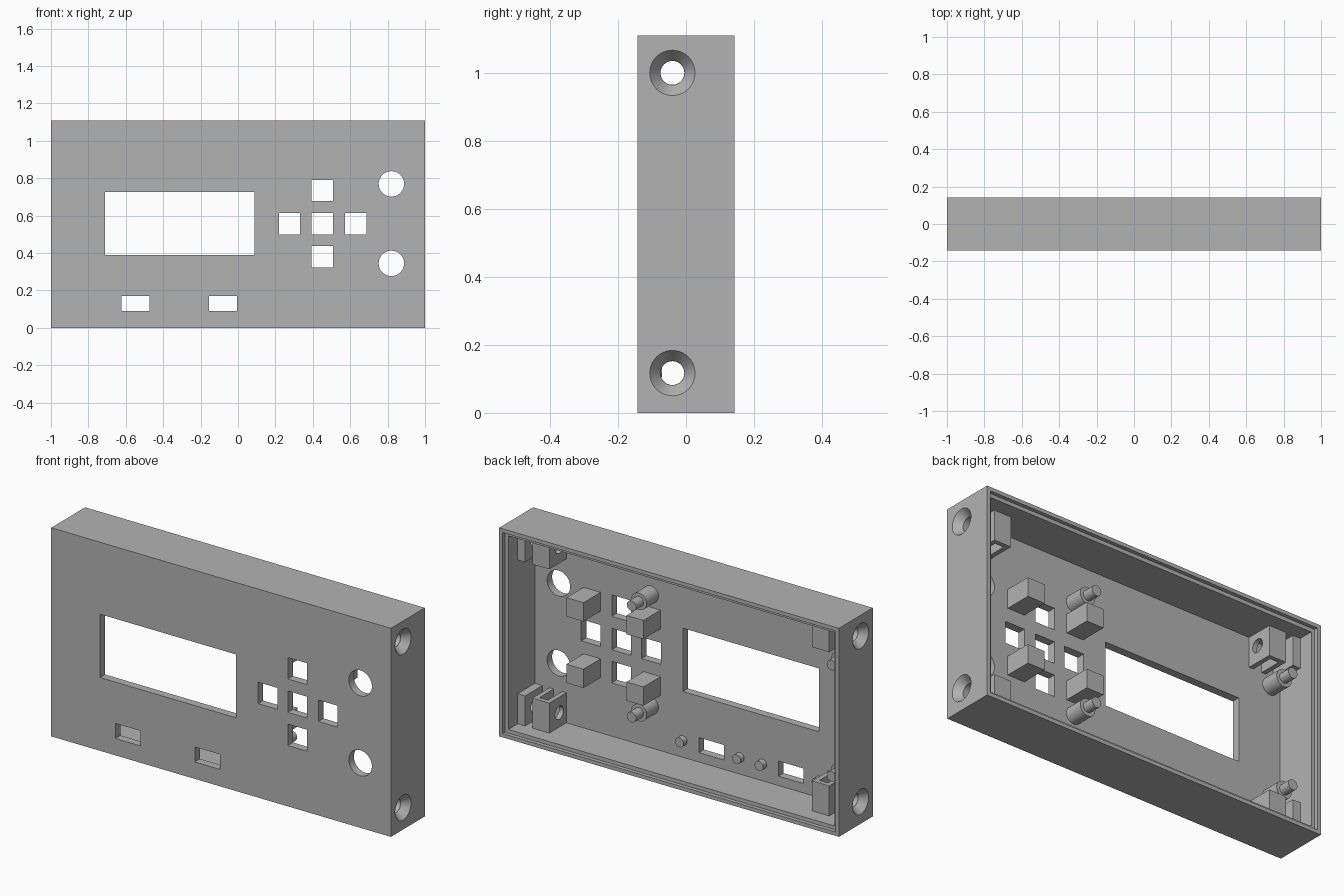
import bpy
from math import pi

if "Cube" in bpy.data.objects:
    bpy.data.objects.remove(bpy.data.objects["Cube"])

grey = bpy.data.materials.new("plain grey")
grey.use_nodes = True
grey.diffuse_color = (0.45, 0.45, 0.45, 1)
grey.node_tree.nodes["Principled BSDF"].inputs["Base Color"].default_value = (0.45, 0.45, 0.45, 1)

W, D, H = 1.0, 0.1425, 1.11      # half width, half depth, height
WALL, LIP = 0.04, 0.02
FLOOR = -0.10                    # inner surface of the front plate
BACK = 0.044                     # rear face of brackets and blocks
SCREW_Y, SCREW_R = -0.04, 0.035
SCREW_Z = (0.117, 1.0)
MID = 0.561                      # centre height of the panel parts


def finish(name):
    ob = bpy.context.object
    ob.name = ob.data.name = name
    ob.data.materials.append(grey)
    return ob


def box(name, x, y, z):
    """Box from three (low, high) ranges."""
    r = (x, y, z)
    bpy.ops.mesh.primitive_cube_add(size=1, location=[(a + b) / 2 for a, b in r])
    ob = finish(name)
    ob.scale = [abs(b - a) for a, b in r]
    bpy.ops.object.transform_apply(location=False, rotation=False, scale=True)
    return ob


def rod_y(name, x, z, radius, y0, y1):
    bpy.ops.mesh.primitive_cylinder_add(vertices=40, radius=radius, depth=y1 - y0,
                                        location=(x, (y0 + y1) / 2, z), rotation=(pi / 2, 0, 0))
    return finish(name)


def rod_x(name, z, radius, x0, x1):
    bpy.ops.mesh.primitive_cylinder_add(vertices=40, radius=radius, depth=x1 - x0,
                                        location=((x0 + x1) / 2, SCREW_Y, z), rotation=(0, pi / 2, 0))
    return finish(name)


def cut(ob, cutter):
    """Subtract the cutter from the part and throw it away."""
    cutter.hide_render = True
    mod = ob.modifiers.new("cut", "BOOLEAN")
    mod.operation, mod.solver, mod.object = "DIFFERENCE", "EXACT", cutter
    bpy.context.view_layer.objects.active = ob
    bpy.ops.object.modifier_apply(modifier=mod.name)
    bpy.data.objects.remove(cutter)


def smooth(ob):
    bpy.ops.object.select_all(action="DESELECT")
    ob.select_set(True)
    bpy.context.view_layer.objects.active = ob
    bpy.ops.object.shade_smooth_by_angle(angle=pi / 6)


# Open-backed case with a stepped rim
case = box("case", (-W, W), (-D, D), (0, H))
cut(case, box("cavity", (WALL - W, W - WALL), (FLOOR, 0.3), (WALL, H - WALL)))
cut(case, box("rim_step", (LIP - W, W - LIP), (D - LIP, 0.3), (LIP, H - LIP)))

# Display window, switch slots and button holes in the front plate
THROUGH = (-0.3, 0.0)
windows = [((-0.712, 0.088), (0.39, 0.727))]
switch_x = (-0.548, -0.08)
windows += [((x - 0.074, x + 0.074), (0.09, 0.17)) for x in switch_x]
for x, z in ((0.45, 0.557), (0.45, 0.735), (0.45, 0.381), (0.275, 0.557), (0.63, 0.557)):
    windows.append(((x - 0.057, x + 0.057), (z - 0.057, z + 0.057)))
for xr, zr in windows:
    cut(case, box("window", xr, THROUGH, zr))

# Round holes
for z in (0.77, 0.345):
    cut(case, rod_y("round_hole", 0.82, z, 0.068, *THROUGH))

# Countersunk side screw holes
for z in SCREW_Z:
    for s in (-1, 1):
        cut(case, rod_x("screw_hole", z, SCREW_R, s - 0.1, s + 0.1))
        bpy.ops.mesh.primitive_cone_add(vertices=40, radius1=SCREW_R, radius2=0.0675, depth=WALL + 0.001,
                                        location=(s * (W - WALL / 2 + 0.0005), SCREW_Y, z),
                                        rotation=(0, s * pi / 2, 0))
        cut(case, finish("countersink"))
smooth(case)

# Corner brackets: a wall plate and a nut holder, with a gap between them
for s, side in ((1, "left"), (-1, "right")):
    for z, level in zip(SCREW_Z, ("lower", "upper")):
        upper = level == "upper"
        zr = (0.912, H - WALL + 0.005) if upper else (WALL - 0.005, 0.2)
        pocket = (0.8, 1.06) if upper else (0.055, 0.3)
        plate = box(f"{side}_{level}_wall_plate", sorted((s * 0.916, s * 0.961)), (FLOOR - 0.005, BACK), zr)
        holder = box(f"{side}_{level}_nut_holder", sorted((s * 0.774, s * 0.874)), (FLOOR - 0.005, BACK), zr)
        cut(holder, box("nut_pocket", sorted((s * 0.799, s * 0.849)), (FLOOR, 0.02), pocket))
        for part in (plate, holder):
            cut(part, rod_x("screw_hole", z, SCREW_R, -1.5, 1.5))
            smooth(part)

# Four support blocks around the buttons
for x in (0.27, 0.623):
    for z in (MID - 0.177, MID + 0.177):
        box("button_block", (x - 0.05, x + 0.05), (FLOOR - 0.005, BACK), (z - 0.05, z + 0.05))

# Stepped posts around the display
for x in (-0.9, 0.277):
    for z in (MID - 0.296, MID + 0.296):
        smooth(rod_y("display_post", x, z, 0.045, FLOOR - 0.005, 0.0))
        smooth(rod_y("display_post_tip", x, z, 0.027, -0.005, 0.063))

# Small pegs beside each switch slot
for x in switch_x:
    for s in (-1, 1):
        smooth(rod_y("switch_peg", x + s * 0.168, 0.13, 0.025, FLOOR - 0.005, -0.07))
